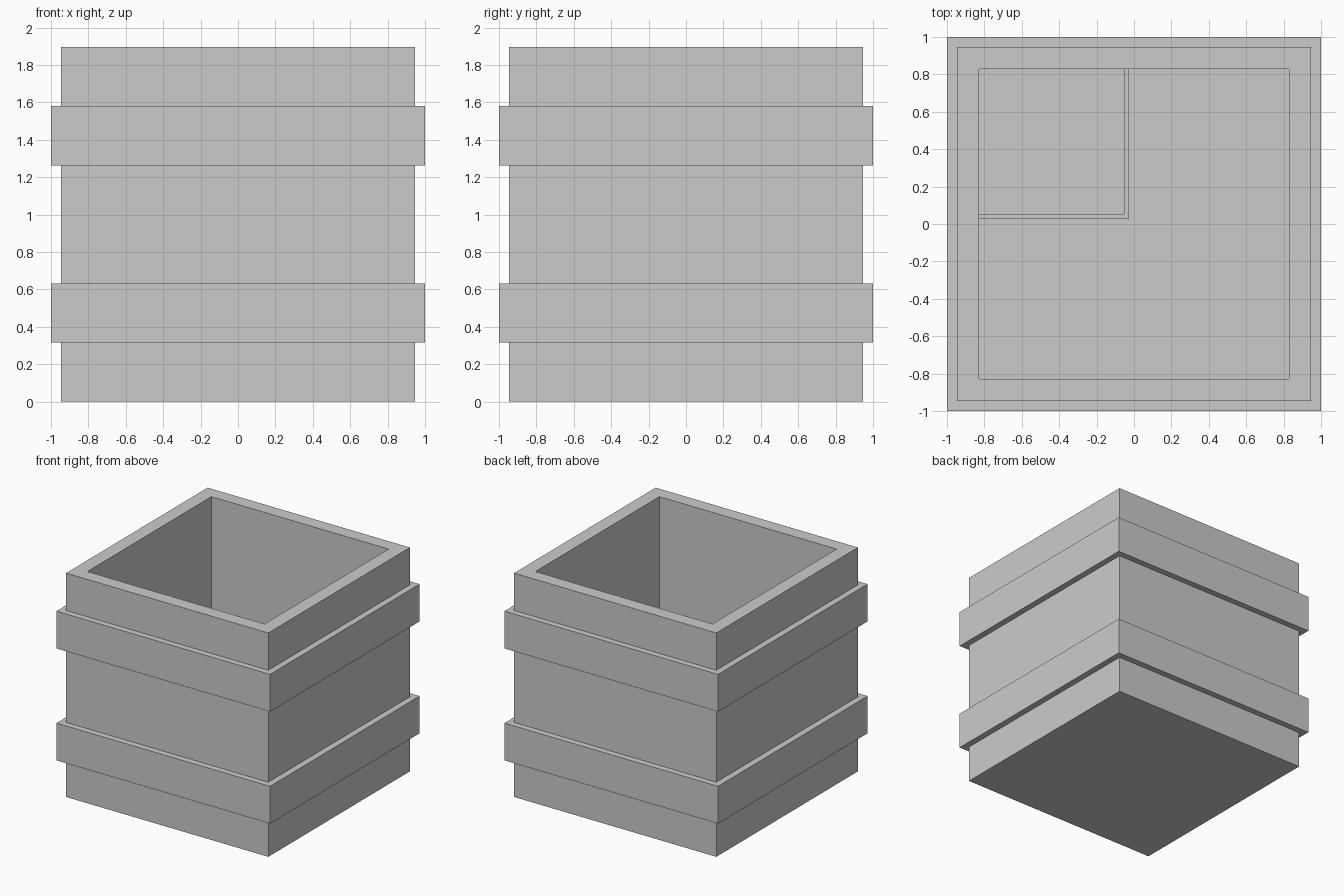
import bpy, bmesh

# Remove the default object
cube = bpy.data.objects.get("Cube")
if cube:
    bpy.data.objects.remove(cube, do_unlink=True)

GREY = (0.6, 0.6, 0.6, 1.0)
mat = bpy.data.materials.new("plain grey")
mat.use_nodes = True
mat.diffuse_color = GREY
mat.node_tree.nodes["Principled BSDF"].inputs["Base Color"].default_value = GREY

BODY = 0.947      # half width of the crate
INNER = 0.83      # half width of the cavity
HEIGHT = 1.895
FLOOR = 0.12
STEP = HEIGHT / 6  # band height and spacing


def sweep_square(name, profile, closed):
    """Carry a (half width, height) profile round four square corners."""
    bm = bmesh.new()
    corners = [(-1, -1), (1, -1), (1, 1), (-1, 1)]
    rings = [[bm.verts.new((sx * r, sy * r, z)) for sx, sy in corners]
             for r, z in profile]
    pairs = list(zip(rings, rings[1:]))
    if closed:
        pairs.append((rings[-1], rings[0]))
    else:
        bm.faces.new(rings[0])
        bm.faces.new(rings[-1])
    for a, b in pairs:
        for i in range(4):
            j = (i + 1) % 4
            bm.faces.new((a[i], a[j], b[j], b[i]))
    return finish(name, bm)


def prism(name, outline, z0, z1):
    """Raise a flat outline into a solid."""
    bm = bmesh.new()
    face = bm.faces.new([bm.verts.new((x, y, z0)) for x, y in outline])
    top = bmesh.ops.extrude_face_region(bm, geom=[face])["geom"]
    verts = [g for g in top if isinstance(g, bmesh.types.BMVert)]
    bmesh.ops.translate(bm, vec=(0, 0, z1 - z0), verts=verts)
    if not face.is_valid or len(bm.faces) < len(outline) + 2:
        bm.faces.new([v for v in bm.verts if v not in verts])
    return finish(name, bm)


def finish(name, bm):
    bmesh.ops.recalc_face_normals(bm, faces=bm.faces)
    mesh = bpy.data.meshes.new(name)
    bm.to_mesh(mesh)
    bm.free()
    mesh.materials.append(mat)
    obj = bpy.data.objects.new(name, mesh)
    bpy.context.collection.objects.link(obj)
    return obj


# Open crate body with thick walls and a floor
sweep_square("crate_body", [(BODY, 0), (BODY, HEIGHT), (INNER, HEIGHT), (INNER, FLOOR)], False)

# Two raised bands round the outside
for name, level in (("lower_band", 1), ("upper_band", 4)):
    z0, z1 = level * STEP, (level + 1) * STEP
    sweep_square(name, [(1, z0), (1, z1), (0.9, z1), (0.9, z0)], True)

# Thin L-shaped divider closing off the rear right quarter of the cavity
a, b, end = 0.026, 0.053, INNER + 0.02
prism("corner_divider",
      [(-end, a), (-a, a), (-a, end), (-b, end), (-b, b), (-end, b)],
      FLOOR - 0.02, 0.6)
